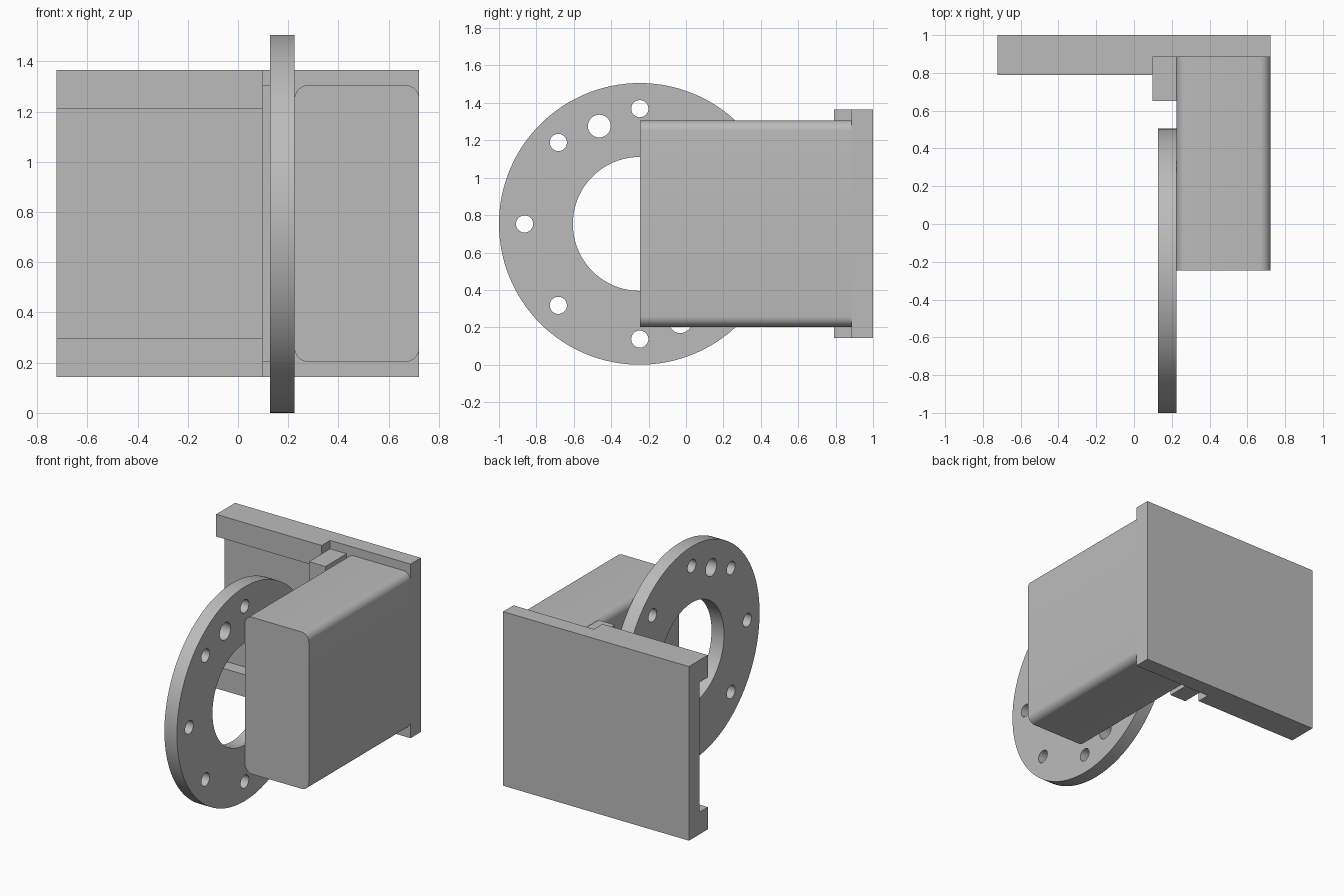
import bpy, bmesh, math
from mathutils import Matrix

if "Cube" in bpy.data.objects:
    bpy.data.objects.remove(bpy.data.objects["Cube"])

grey = bpy.data.materials.new("plain_grey")
grey.diffuse_color = (0.5, 0.5, 0.5, 1)
grey.use_nodes = True
grey.node_tree.nodes["Principled BSDF"].inputs["Base Color"].default_value = grey.diffuse_color


def finish(obj, smooth=False):
    obj.data.materials.clear()
    obj.data.materials.append(grey)
    bpy.ops.object.select_all(action='DESELECT')
    obj.select_set(True)
    bpy.context.view_layer.objects.active = obj
    if smooth:
        bpy.ops.object.shade_smooth_by_angle(angle=math.radians(30))
    return obj


def box(name, x, y, z, round_y=0):
    """Box from axis ranges; round_y rounds the four edges running along y."""
    bm = bmesh.new()
    bmesh.ops.create_cube(bm, size=1)
    for v in bm.verts:
        for i, (lo, hi) in enumerate((x, y, z)):
            v.co[i] = lo if v.co[i] < 0 else hi
    if round_y:
        edges = [e for e in bm.edges
                 if abs(e.verts[0].co.y - e.verts[1].co.y) > 1e-4]
        bmesh.ops.bevel(bm, geom=edges, offset=round_y, segments=8,
                        profile=0.5, affect='EDGES')
    mesh = bpy.data.meshes.new(name)
    bm.to_mesh(mesh)
    bm.free()
    obj = bpy.data.objects.new(name, mesh)
    bpy.context.collection.objects.link(obj)
    return finish(obj, bool(round_y))


def add_circle(curve, cx, cy, r, n):
    s = curve.splines.new('POLY')
    s.points.add(n - 1)
    for i, p in enumerate(s.points):
        a = 2 * math.pi * i / n
        p.co = (cx + r * math.cos(a), cy + r * math.sin(a), 0, 1)
    s.use_cyclic_u = True


# Mounting plate with two rails that form a channel
box("back_plate", (-0.723, 0.722), (0.885, 1.0), (0.142, 1.366))
box("lower_rail", (-0.723, 0.097), (0.79, 0.885), (0.142, 0.298))
box("upper_rail", (-0.723, 0.097), (0.79, 0.885), (1.21, 1.366))

# Spacer between plate and housing
box("spacer_block", (0.097, 0.225), (0.65, 0.885), (0.203, 1.306))

# Rounded housing
box("housing", (0.225, 0.722), (-0.245, 0.885), (0.203, 1.306), 0.056)

# Flange ring with eight bolt holes and two larger pin holes
c = bpy.data.curves.new("flange_ring", 'CURVE')
c.dimensions = '2D'
c.fill_mode = 'BOTH'
c.extrude = 0.0485
add_circle(c, 0, 0, 0.753, 128)
add_circle(c, 0, 0, 0.358, 80)
for k in range(8):
    a = k * math.pi / 4
    add_circle(c, 0.616 * math.cos(a), 0.616 * math.sin(a), 0.046, 24)
for deg in (112.5, 292.5):
    a = math.radians(deg)
    add_circle(c, 0.566 * math.cos(a), 0.566 * math.sin(a), 0.061, 28)
ring = bpy.data.objects.new("flange_ring", c)
bpy.context.collection.objects.link(ring)
bpy.ops.object.select_all(action='DESELECT')
ring.select_set(True)
bpy.context.view_layer.objects.active = ring
bpy.ops.object.convert(target='MESH')
ring = bpy.context.view_layer.objects.active

# Stand the ring up facing x and weld its caps to its walls
turn = Matrix(((0, 0, 1, 0.1765), (1, 0, 0, -0.247), (0, 1, 0, 0.753), (0, 0, 0, 1)))
bm = bmesh.new()
bm.from_mesh(ring.data)
bmesh.ops.transform(bm, matrix=turn, verts=bm.verts)
bmesh.ops.remove_doubles(bm, verts=bm.verts, dist=1e-5)
bmesh.ops.recalc_face_normals(bm, faces=bm.faces)
bm.to_mesh(ring.data)
bm.free()
finish(ring, True)
